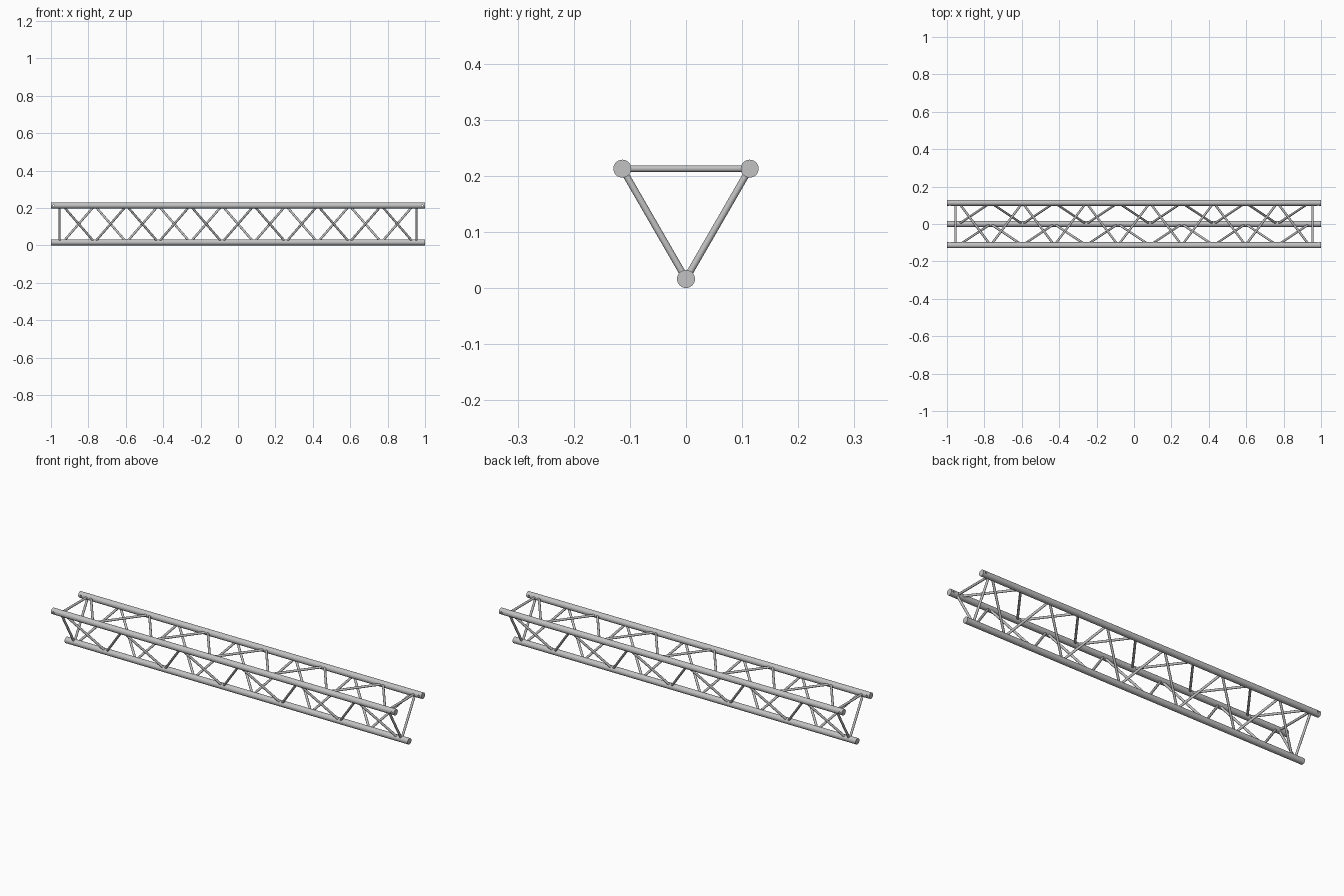
import bpy
from mathutils import Vector

if "Cube" in bpy.data.objects:
    bpy.data.objects.remove(bpy.data.objects["Cube"], do_unlink=True)

SIDE = 0.227            # distance between tube centres
R_TUBE, R_BRACE = 0.016, 0.006
BAYS = 11
REACH = 0.937           # first and last zigzag node
END_X = 0.954           # end frames

metal = bpy.data.materials.new("aluminium_grey")
metal.use_nodes = True
GREY = (0.54, 0.54, 0.54, 1)
metal.diffuse_color = GREY
metal.node_tree.nodes["Principled BSDF"].inputs["Base Color"].default_value = GREY


def rod(name, a, b, radius, sides):
    """Capped cylinder running from a to b."""
    a, b = Vector(a), Vector(b)
    bpy.ops.mesh.primitive_cylinder_add(vertices=sides, radius=radius,
                                        depth=(b - a).length, location=(a + b) / 2)
    ob = bpy.context.object
    ob.name = name
    ob.rotation_euler = (b - a).to_track_quat('Z', 'Y').to_euler()
    ob.data.materials.append(metal)
    return ob


def smooth(ob):
    bpy.ops.object.select_all(action='DESELECT')
    ob.select_set(True)
    bpy.context.view_layer.objects.active = ob
    bpy.ops.object.shade_smooth_by_angle(angle=0.7)


# Tube centres as (y, z), in order around the triangle
top_z = R_TUBE + SIDE * 3 ** 0.5 / 2
corners = {"front": (-SIDE / 2, top_z), "bottom": (0, R_TUBE), "back": (SIDE / 2, top_z)}

# Main tubes, with a pin hole near each end of the upper two
for name, (y, z) in corners.items():
    tube = rod(name + "_main_tube", (-1, y, z), (1, y, z), R_TUBE, 32)
    if name != "bottom":
        for x in (-0.985, 0.985):
            cutter = rod("pin_hole_cutter", (x, y - 0.05, z), (x, y + 0.05, z), 0.005, 12)
            cut = tube.modifiers.new("pin_hole", 'BOOLEAN')
            cut.operation = 'DIFFERENCE'
            cut.solver = 'EXACT'
            cut.object = cutter
            bpy.context.view_layer.objects.active = tube
            bpy.ops.object.modifier_apply(modifier=cut.name)
            bpy.data.objects.remove(cutter, do_unlink=True)
    smooth(tube)

# Each face has a zigzag from its first tube to its second, and a brace at both ends
step = 2 * REACH / BAYS
for face, first, second in (("front", "front", "bottom"),
                            ("back", "bottom", "back"),
                            ("top", "back", "front")):
    pair = (corners[first], corners[second])
    for i in range(BAYS):
        x = -REACH + i * step
        smooth(rod(face + "_diagonal_brace", (x, *pair[i % 2]),
                   (x + step, *pair[(i + 1) % 2]), R_BRACE, 16))
    for x in (-END_X, END_X):
        smooth(rod(face + "_end_brace", (x, *pair[0]), (x, *pair[1]), R_BRACE, 16))
